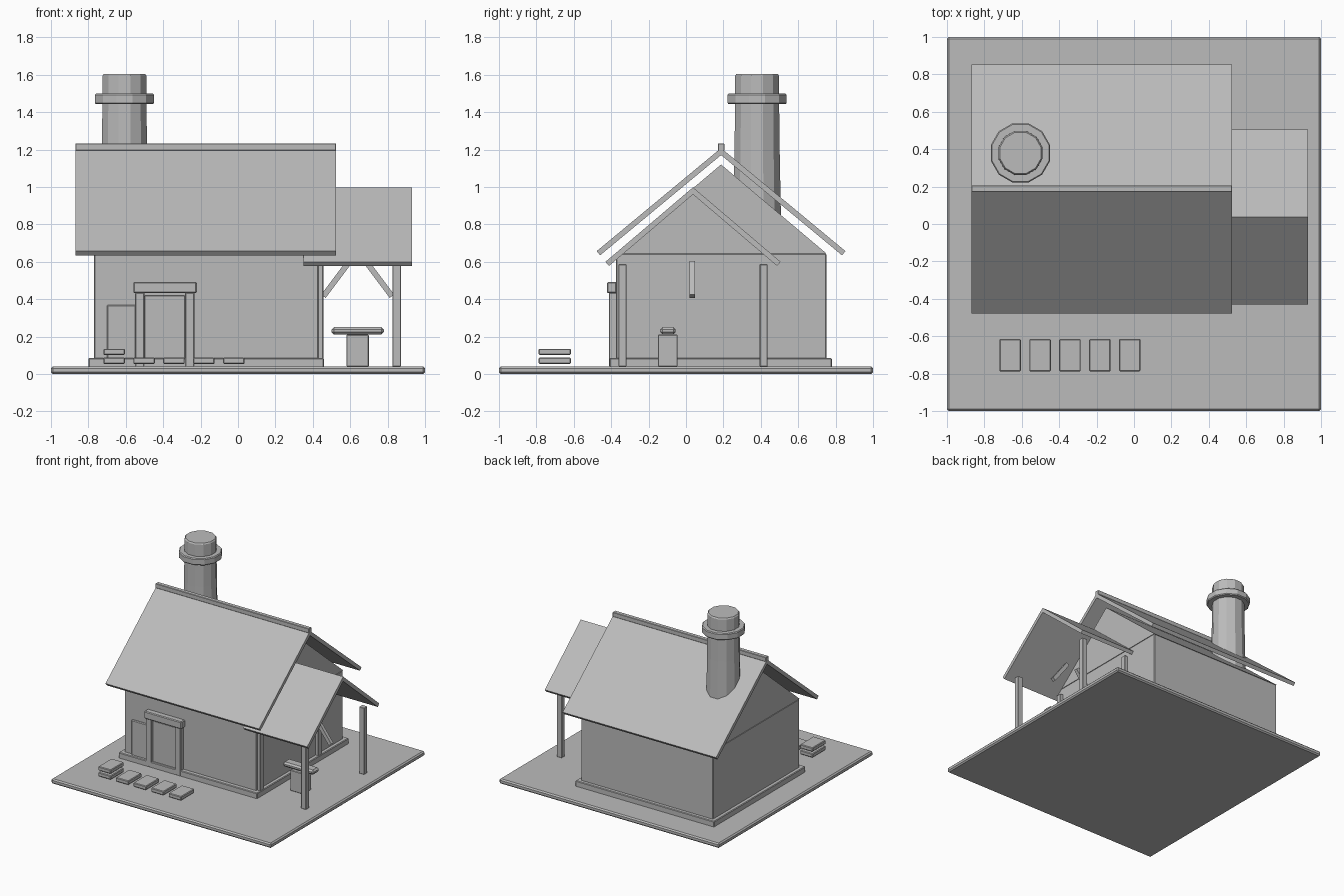
import bpy, bmesh, math
from mathutils import Vector

if "Cube" in bpy.data.objects:
    bpy.data.objects.remove(bpy.data.objects["Cube"])

stone_grey = bpy.data.materials.new("plain_grey")
stone_grey.diffuse_color = (0.5, 0.5, 0.5, 1)
stone_grey.use_nodes = True
stone_grey.node_tree.nodes["Principled BSDF"].inputs["Base Color"].default_value = stone_grey.diffuse_color


def add_object(name, bm, bevel=0.0):
    bmesh.ops.recalc_face_normals(bm, faces=bm.faces)
    mesh = bpy.data.meshes.new(name)
    bm.to_mesh(mesh)
    bm.free()
    mesh.materials.append(stone_grey)
    ob = bpy.data.objects.new(name, mesh)
    bpy.context.collection.objects.link(ob)
    if bevel:
        mod = ob.modifiers.new("edge", 'BEVEL')
        mod.width = bevel
        mod.segments = 1
    return ob


def box(name, x, y, z, bevel=0.005):
    """Box from (min, max) ranges."""
    bm = bmesh.new()
    bmesh.ops.create_cube(bm, size=1)
    for v in bm.verts:
        v.co = [(r[0] + r[1]) / 2 + c * (r[1] - r[0]) for r, c in zip((x, y, z), v.co)]
    return add_object(name, bm, bevel)


def prism(name, pts, lo, hi, axis, bevel=0.0):
    """Extrude a profile along x (points are y,z) or along y (points are x,z)."""
    bm = bmesh.new()
    def ring(d):
        return [bm.verts.new((d, a, b) if axis == 'x' else (a, d, b)) for a, b in pts]
    r0, r1 = ring(lo), ring(hi)
    bm.faces.new(r0)
    bm.faces.new(r1)
    n = len(pts)
    for i in range(n):
        bm.faces.new((r0[i], r0[(i + 1) % n], r1[(i + 1) % n], r1[i]))
    return add_object(name, bm, bevel)


def beam(name, a, b, width, lo, hi, axis):
    """Sloped bar whose upper edge runs a to b; width is measured downwards."""
    a, b = Vector(a), Vector(b)
    d = (b - a).normalized()
    n = Vector((-d.y, d.x))
    if n.y > 0:
        n = -n
    return prism(name, [a, b, b + n * width, a + n * width], lo, hi, axis)


def gable_roof(name, mid, half, ridge, eave, x):
    for side, label in ((-1, "front"), (1, "back")):
        beam(f"{name}_{label}", (mid + side * half, eave), (mid, ridge), 0.029, *x, 'x')


def turned(name, x, y, rings, sides=12):
    """Stack of (radius, height) rings with closed ends."""
    bm = bmesh.new()
    loops = [[bm.verts.new((x + r * math.cos(math.tau * (i + .5) / sides),
                            y + r * math.sin(math.tau * (i + .5) / sides), z))
              for i in range(sides)] for r, z in rings]
    bm.faces.new(loops[0])
    bm.faces.new(loops[-1])
    for p, q in zip(loops, loops[1:]):
        for i in range(sides):
            j = (i + 1) % sides
            bm.faces.new((p[i], p[j], q[j], q[i]))
    return add_object(name, bm)


# Ground slab, foundation, walls and gable
box("ground_slab", (-1, 1), (-1, 1), (0, 0.04), 0.01)
box("foundation", (-0.80, 0.46), (-0.41, 0.78), (0.035, 0.085))
box("walls", (-0.77, 0.43), (-0.375, 0.75), (0.04, 0.645))
prism("gable", [(-0.375, 0.645), (0.75, 0.645), (0.1875, 1.12)], -0.77, 0.43, 'x')

# Main roof and ridge cap
gable_roof("main_roof", 0.1875, 0.665, 1.208, 0.657, (-0.87, 0.525))
box("ridge_cap", (-0.87, 0.525), (0.17, 0.205), (1.195, 1.232), 0.003)

# Chimney with collar
turned("chimney", -0.607, 0.38, [(0.135, 0.70), (0.131, 0.9), (0.124, 1.25),
                                 (0.121, 1.595), (0.114, 1.605)])
turned("chimney_collar", -0.607, 0.38, [(0.158, 1.443), (0.164, 1.45),
                                        (0.164, 1.492), (0.158, 1.499)])

# Side porch roof, posts and braces
gable_roof("porch_roof", 0.0375, 0.468, 0.998, 0.600, (0.35, 0.93))
for px, pos in ((0.433, "inner"), (0.848, "outer")):
    for py, side in ((-0.34, "front"), (0.415, "back")):
        box(f"porch_post_{pos}_{side}", (px - 0.023, px + 0.023),
            (py - 0.021, py + 0.021), (0.04, 0.587), 0.003)
for s, label in ((-1, "inner"), (1, "outer")):
    beam(f"porch_brace_{label}", (0.64 + s * 0.195, 0.425), (0.64 + s * 0.06, 0.605),
         0.03, 0.019, 0.047, 'y')

# Doorway: frame, lintel, door and the side panel
for x0 in (-0.55, -0.283):
    box("door_jamb", (x0, x0 + 0.05), (-0.412, -0.37), (0.04, 0.435), 0.004)
box("door_lintel", (-0.56, -0.22), (-0.422, -0.37), (0.432, 0.492), 0.006)
box("door", (-0.50, -0.283), (-0.393, -0.36), (0.04, 0.42), 0.004)
box("side_panel", (-0.70, -0.545), (-0.387, -0.36), (0.05, 0.37), 0.006)

# Stepping stones, the first one doubled
for i in range(5):
    x0 = -0.72 + 0.16 * i
    box("stepping_stone", (x0, x0 + 0.115), (-0.788, -0.615), (0.054, 0.087), 0.005)
box("stacked_stone", (-0.72, -0.605), (-0.788, -0.615), (0.102, 0.135), 0.005)

# Work block under the porch
box("work_block_base", (0.58, 0.70), (-0.15, -0.045), (0.04, 0.21), 0.004)
box("work_block_top", (0.50, 0.78), (-0.138, -0.055), (0.211, 0.25), 0.013)
